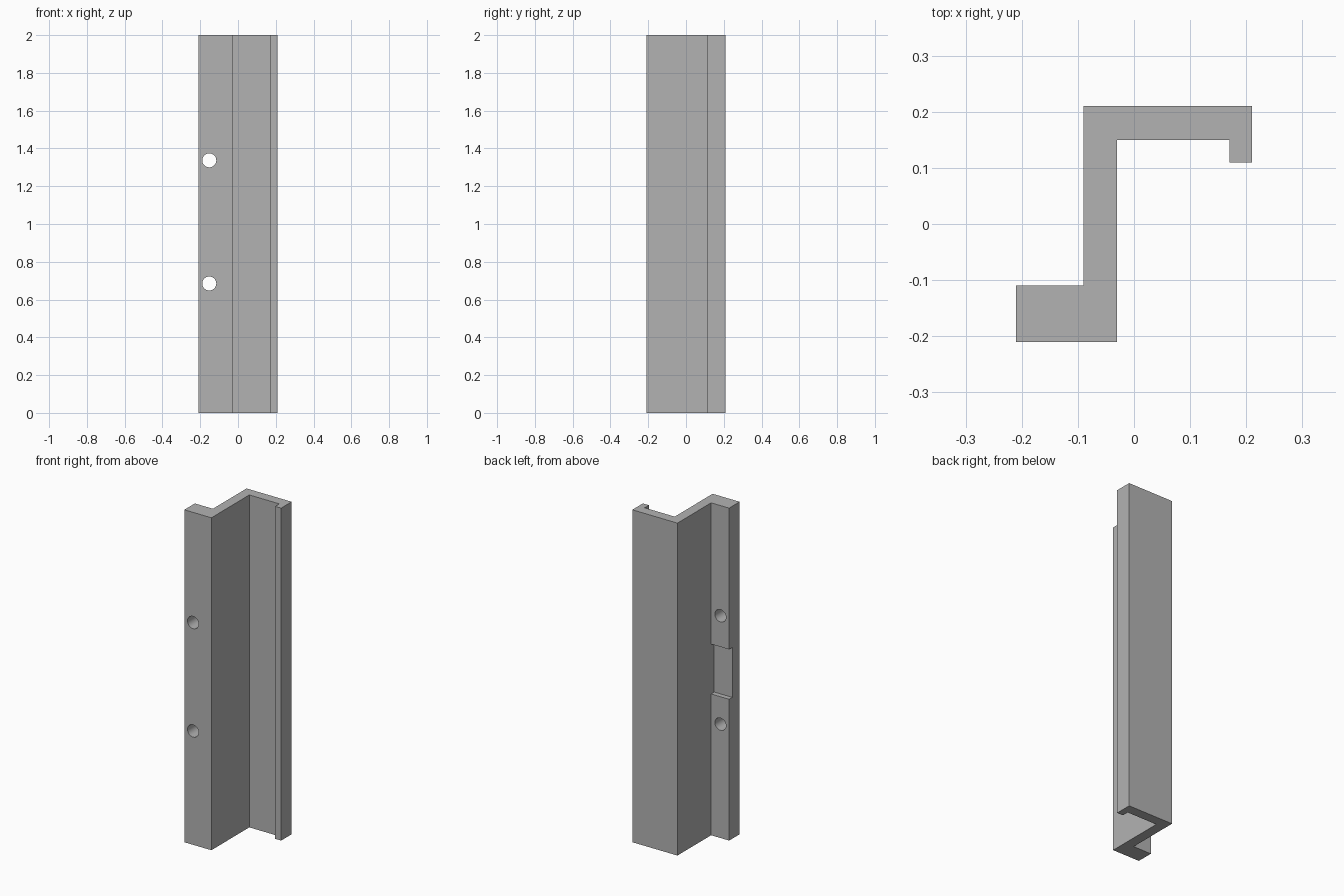
import bpy
import bmesh
import math

if "Cube" in bpy.data.objects:
    bpy.data.objects.remove(bpy.data.objects["Cube"], do_unlink=True)

HEIGHT = 2.0

grey = bpy.data.materials.new("plain grey")
grey.use_nodes = True
colour = (0.45, 0.45, 0.45, 1)
grey.diffuse_color = colour
grey.node_tree.nodes["Principled BSDF"].inputs["Base Color"].default_value = colour


def extrude_profile(name, points, height):
    """Extrude a closed outline in plan upwards from the ground."""
    mesh = bpy.data.meshes.new(name)
    bm = bmesh.new()
    base = bm.faces.new([bm.verts.new((x, y, 0)) for x, y in points])
    top = bmesh.ops.extrude_face_region(bm, geom=[base])["geom"]
    bmesh.ops.translate(bm, vec=(0, 0, height),
                        verts=[v for v in top if isinstance(v, bmesh.types.BMVert)])
    bmesh.ops.recalc_face_normals(bm, faces=bm.faces)
    bm.to_mesh(mesh)
    bm.free()
    obj = bpy.data.objects.new(name, mesh)
    bpy.context.collection.objects.link(obj)
    mesh.materials.append(grey)
    return obj


def cut(target, cutter):
    """Subtract the cutter from the target and discard it."""
    cutter.hide_render = True
    cutter.data.materials.clear()
    cutter.data.materials.append(grey)
    mod = target.modifiers.new("cut", 'BOOLEAN')
    mod.operation = 'DIFFERENCE'
    mod.solver = 'EXACT'
    mod.object = cutter
    bpy.context.view_layer.objects.active = target
    bpy.ops.object.modifier_apply(modifier=mod.name)
    bpy.data.objects.remove(cutter, do_unlink=True)


# Stepped bracket: mounting flange, web, rear flange and small return lip
bracket = extrude_profile("bracket_rail", [
    (-0.21, -0.21), (-0.03, -0.21), (-0.03, 0.15), (0.17, 0.15),
    (0.17, 0.11), (0.21, 0.11), (0.21, 0.21), (-0.09, 0.21),
    (-0.09, -0.11), (-0.21, -0.11)], HEIGHT)

# Two screw holes through the mounting flange
for z in (0.685, 1.337):
    bpy.ops.mesh.primitive_cylinder_add(vertices=48, radius=0.037, depth=0.2,
                                        location=(-0.152, -0.16, z),
                                        rotation=(math.pi / 2, 0, 0))
    cut(bracket, bpy.context.object)

# Shallow recess across the back of the mounting flange
notch = extrude_profile("recess_cutter", [
    (-0.25, -0.14), (-0.09, -0.14), (-0.09, -0.08), (-0.25, -0.08)], 0.3)
notch.location.z = 0.85
bpy.context.view_layer.update()
cut(bracket, notch)

# Smooth hole walls, crisp edges elsewhere
bpy.ops.object.select_all(action='DESELECT')
bracket.select_set(True)
bpy.context.view_layer.objects.active = bracket
bpy.ops.object.shade_smooth_by_angle(angle=math.radians(30))
